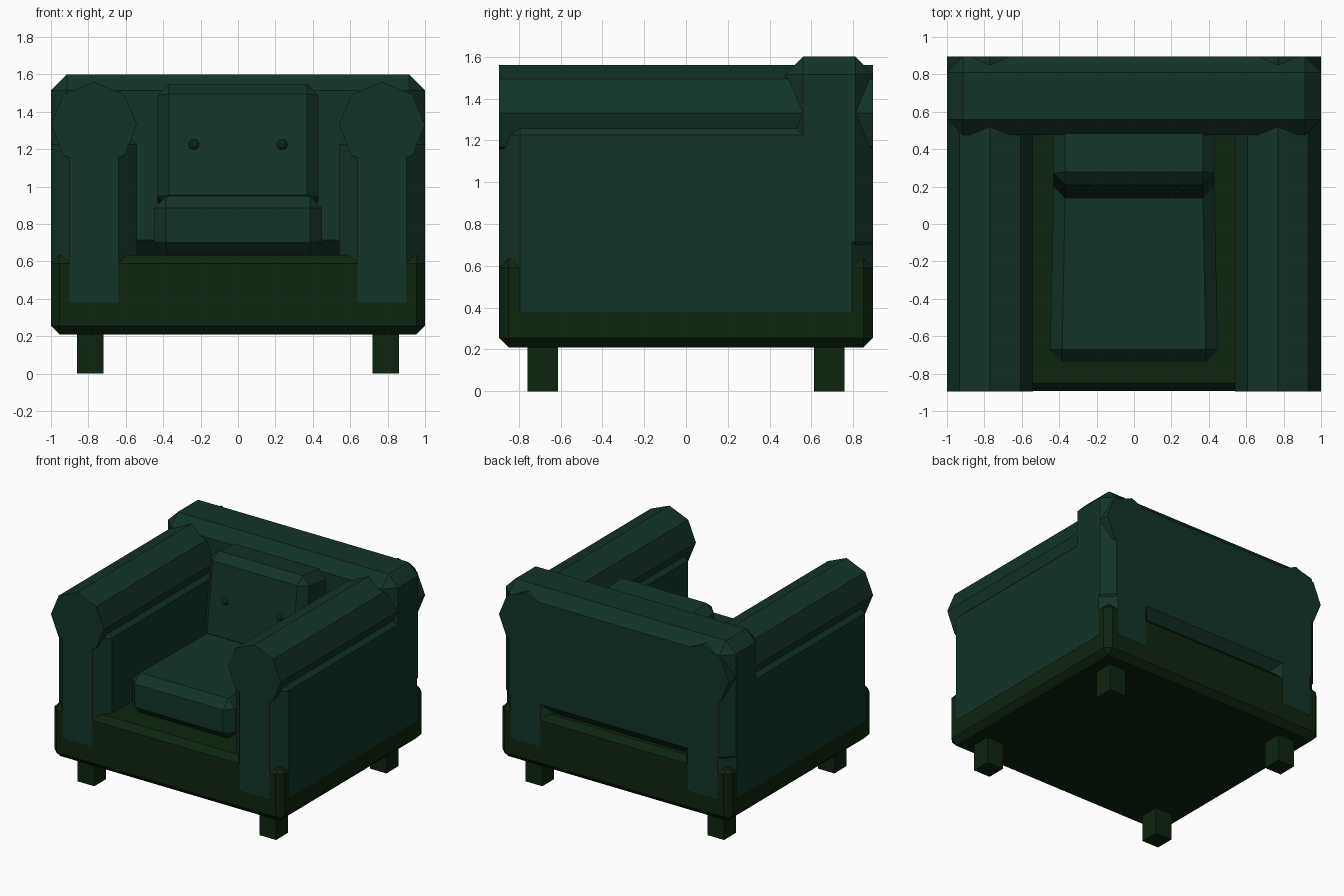
import bpy, bmesh, math
from mathutils import Matrix

if "Cube" in bpy.data.objects:
    bpy.data.objects.remove(bpy.data.objects["Cube"])


def material(name, rgb):
    m = bpy.data.materials.new(name)
    m.diffuse_color = (*rgb, 1.0)
    m.use_nodes = True
    m.node_tree.nodes["Principled BSDF"].inputs["Base Color"].default_value = m.diffuse_color
    return m


TEAL = material("dark teal upholstery", (0.0061, 0.0335, 0.0215))
OLIVE = material("dark olive wood", (0.0042, 0.0185, 0.0044))


def finish(name, bm, mat):
    bmesh.ops.recalc_face_normals(bm, faces=bm.faces[:])
    me = bpy.data.meshes.new(name)
    bm.to_mesh(me)
    bm.free()
    me.materials.append(mat)
    ob = bpy.data.objects.new(name, me)
    bpy.context.collection.objects.link(ob)
    return ob


def box(name, lo, hi, mat, chamfer=0.0, back_taper=1.0):
    """Box between two corners, with all edges chamfered; optionally narrower at the back."""
    bm = bmesh.new()
    bmesh.ops.create_cube(bm, size=1.0)
    for v in bm.verts:
        v.co = [(a + b) / 2 + c * (b - a) for a, b, c in zip(lo, hi, v.co)]
    if chamfer:
        bmesh.ops.bevel(bm, geom=bm.edges[:], offset=chamfer, offset_type='OFFSET',
                        segments=1, affect='EDGES', clamp_overlap=True)
    for v in bm.verts:
        t = (v.co.y - lo[1]) / (hi[1] - lo[1])
        v.co.x *= 1 + (back_taper - 1) * t
    return finish(name, bm, mat)


Y = 0.895

# Base frame and legs
box("base", (-0.999, -Y + 0.001, 0.21), (0.999, Y - 0.001, 0.635), OLIVE, 0.045)
for sx, side in ((-1, "left"), (1, "right")):
    for sy, end in ((-1, "front"), (1, "back")):
        x, y = sx * 0.79, sy * 0.685
        box(f"{end}_leg_{side}", (x - 0.072, y - 0.074, 0), (x + 0.072, y + 0.074, 0.25), OLIVE)

# Arms: chamfered panel topped by an eight-sided roll
for sx, side in ((-1, "left"), (1, "right")):
    xs = sorted((sx * 0.54, sx * 1.0))
    box(f"arm_panel_{side}", (xs[0], -Y, 0.28), (xs[1], Y, 1.325), TEAL, 0.1)
    bm = bmesh.new()
    bmesh.ops.create_cone(bm, cap_ends=True, segments=8, radius1=0.23, radius2=0.23, depth=2 * Y,
                          matrix=Matrix.Translation((sx * 0.77, 0, 1.33))
                          @ Matrix.Rotation(math.pi / 2, 4, 'X'))
    finish(f"arm_roll_{side}", bm, TEAL)

# Backrest, open below so a slot shows above the base
box("backrest", (-1, 0.475, 0.63), (1, Y, 1.6), TEAL, 0.085)

# Seat cushion, slightly narrower to the rear
box("seat_cushion", (-0.45, -0.735, 0.637), (0.45, 0.5, 0.95), TEAL, 0.065, back_taper=0.94)

# Leaning back cushion with two buttons
lean = Matrix.Translation((0, 0.175, 1.225)) @ Matrix.Rotation(math.radians(-7.3), 4, 'X')
cushion = box("back_cushion", (-0.43, 0, -0.335), (0.43, 0.36, 0.335), TEAL, 0.062)
cushion.data.transform(lean)
for sx, side in ((-1, "left"), (1, "right")):
    bm = bmesh.new()
    bmesh.ops.create_uvsphere(bm, u_segments=8, v_segments=6, radius=0.029,
                              matrix=lean @ Matrix.Translation((sx * 0.236, 0, 0))
                              @ Matrix.Diagonal((1, 0.6, 1, 1))
                              @ Matrix.Rotation(math.pi / 2, 4, 'X'))
    finish(f"button_{side}", bm, OLIVE)
